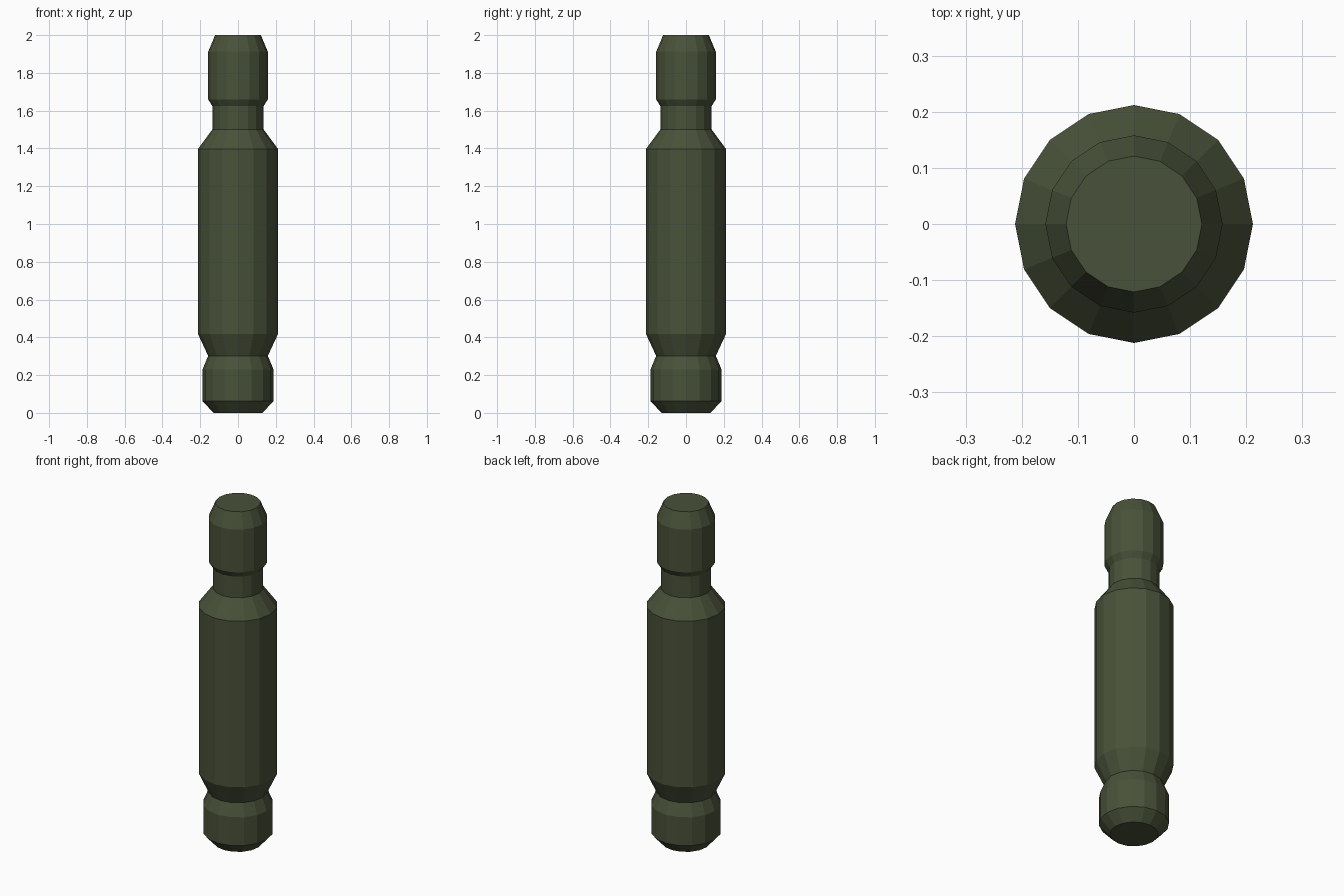
import bpy, bmesh, math

if "Cube" in bpy.data.objects:
    bpy.data.objects.remove(bpy.data.objects["Cube"])

SIDES = 16
# (radius, height) from base to tip
PROFILE = [
    (0.130, 0.0), (0.188, 0.063), (0.188, 0.23),    # foot collar
    (0.158, 0.302),                                 # lower groove
    (0.212, 0.418), (0.212, 1.397),                 # main body
    (0.136, 1.50), (0.136, 1.625),                  # neck
    (0.158, 1.66), (0.158, 1.912), (0.121, 2.0),    # head
]

mat = bpy.data.materials.new("dark olive green")
mat.diffuse_color = (0.066, 0.083, 0.041, 1.0)
mat.use_nodes = True
mat.node_tree.nodes["Principled BSDF"].inputs["Base Color"].default_value = mat.diffuse_color

# Turned cylinder body with flat caps
bm = bmesh.new()
rings = []
for r, z in PROFILE:
    rings.append([bm.verts.new((r * math.cos(2 * math.pi * i / SIDES),
                                r * math.sin(2 * math.pi * i / SIDES), z))
                  for i in range(SIDES)])
for low, high in zip(rings, rings[1:]):
    for i in range(SIDES):
        j = (i + 1) % SIDES
        bm.faces.new((low[i], low[j], high[j], high[i]))
bm.faces.new(rings[-1])
bm.faces.new(rings[0][::-1])

mesh = bpy.data.meshes.new("turned_canister")
bm.to_mesh(mesh)
bm.free()
mesh.materials.append(mat)
obj = bpy.data.objects.new("turned_canister", mesh)
bpy.context.collection.objects.link(obj)
